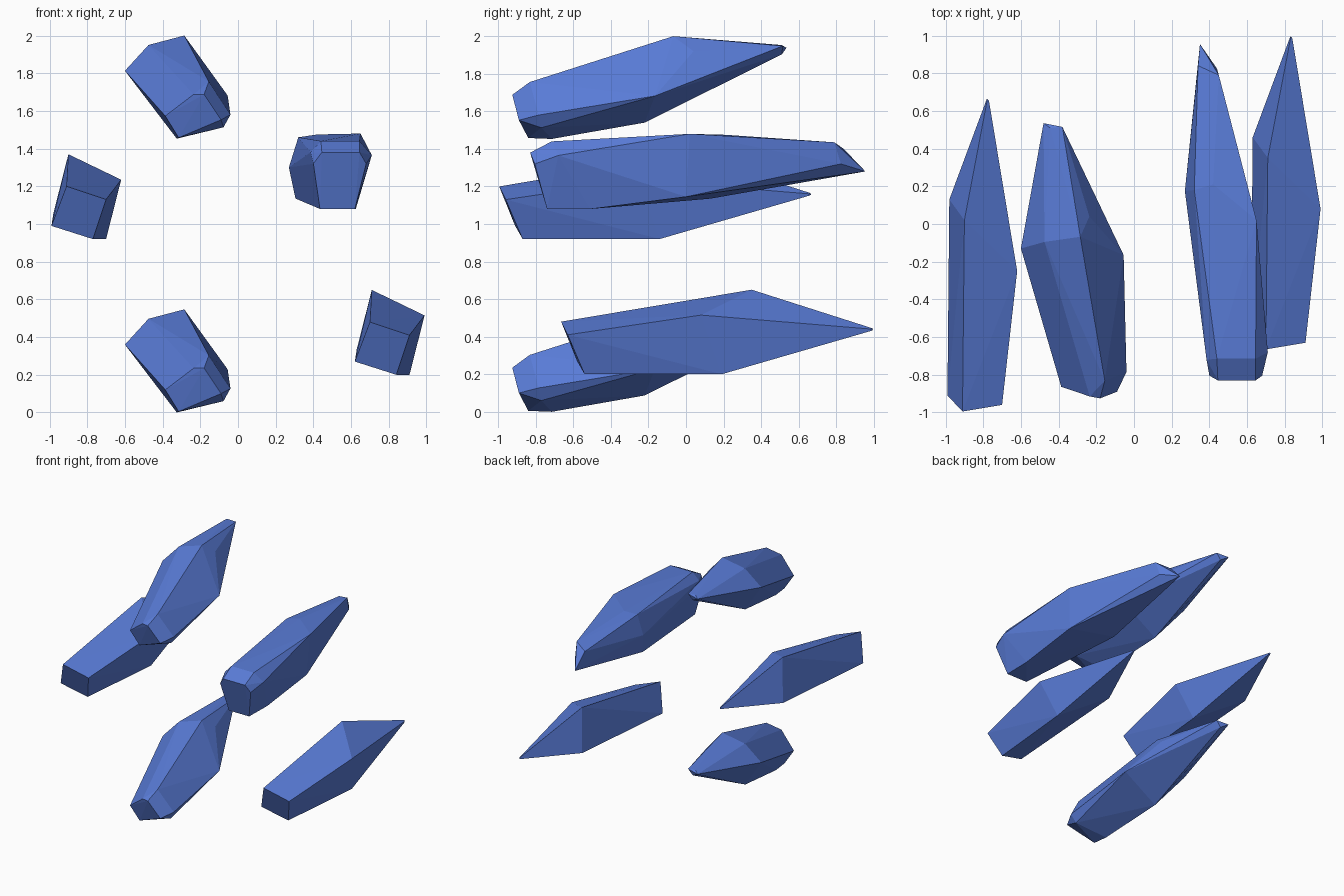
import bpy, bmesh
from math import radians
from mathutils import Vector

if "Cube" in bpy.data.objects:
    bpy.data.objects.remove(bpy.data.objects["Cube"])

mat = bpy.data.materials.new("crystal_blue")
mat.diffuse_color = (0.1, 0.2, 0.68, 1)
mat.use_nodes = True
mat.node_tree.nodes["Principled BSDF"].inputs["Base Color"].default_value = mat.diffuse_color


def crystal(name, points, offset=(0, 0, 0)):
    """Faceted crystal: convex hull around its cap, girdle and tip corners."""
    bm = bmesh.new()
    for p in points:
        bm.verts.new(Vector(p) + Vector(offset))
    res = bmesh.ops.convex_hull(bm, input=bm.verts[:])
    junk = {g for g in res["geom_interior"] + res["geom_unused"]
            if isinstance(g, bmesh.types.BMVert)}
    bmesh.ops.delete(bm, geom=list(junk), context='VERTS')
    bmesh.ops.dissolve_limit(bm, angle_limit=radians(2), verts=bm.verts[:], edges=bm.edges[:])
    bmesh.ops.recalc_face_normals(bm, faces=bm.faces[:])
    me = bpy.data.meshes.new(name)
    bm.to_mesh(me)
    bm.free()
    me.materials.append(mat)
    ob = bpy.data.objects.new(name, me)
    bpy.context.collection.objects.link(ob)


# Four-sided shard: blunt end, girdle, tiny tip
girdle = [(-.90, .02, 1.37), (-.62, -.25, 1.235), (-.70, -.14, .92), (-.98, .13, 1.055)]
centre = sum((Vector(p) for p in girdle), Vector()) / 4
apex = Vector((-.775, .66, 1.158))
shard = [(-.91, -.995, 1.20), (-.70, -.96, 1.13), (-.77, -.87, .92), (-.99, -.91, .99)]
shard += girdle + [apex + (Vector(p) - centre) * .03 for p in girdle]
crystal("left_shard", shard)
crystal("right_shard", shard, (1.61, .33, -.72))

# Six-sided tilted crystal
tilted = [
    # blunt cap
    (-.18, -.925, .235), (-.235, -.915, .235), (-.386, -.864, .12),
    (-.315, -.84, .005), (-.09, -.89, .10),
    # cap bevel
    (-.155, -.832, .303), (-.04, -.785, .127), (-.077, -.77, .06), (-.325, -.715, 0),
    # girdle
    (-.60, -.13, .36), (-.475, -.095, .497), (-.285, -.068, .547),
    (-.237, .04, .467), (-.055, -.165, .229), (-.39, -.22, .087),
    # tip
    (-.48, .535, .485), (-.445, .51, .50), (-.38, .515, .495), (-.42, .51, .45)]
crystal("lower_tilted_crystal", tilted)
crystal("upper_tilted_crystal", tilted, (0, 0, 1.453))

# Upright six-sided crystal with a chisel tip
crystal("chisel_crystal", [
    # blunt cap
    (.445, -.83, 1.38), (.645, -.83, 1.38), (.68, -.805, 1.32),
    (.62, -.74, 1.08), (.435, -.74, 1.08), (.40, -.805, 1.32),
    # cap bevel
    (.44, -.715, 1.44), (.645, -.715, 1.44), (.385, -.72, 1.38), (.71, -.68, 1.365),
    # girdle
    (.65, .02, 1.48), (.42, .21, 1.475), (.32, .18, 1.46), (.27, .175, 1.30),
    (.305, .13, 1.135), (.63, 0, 1.145), (.625, -.51, 1.08),
    # chisel tip
    (.45, .79, 1.435), (.34, .84, 1.40), (.44, .825, 1.32), (.35, .955, 1.28)])
